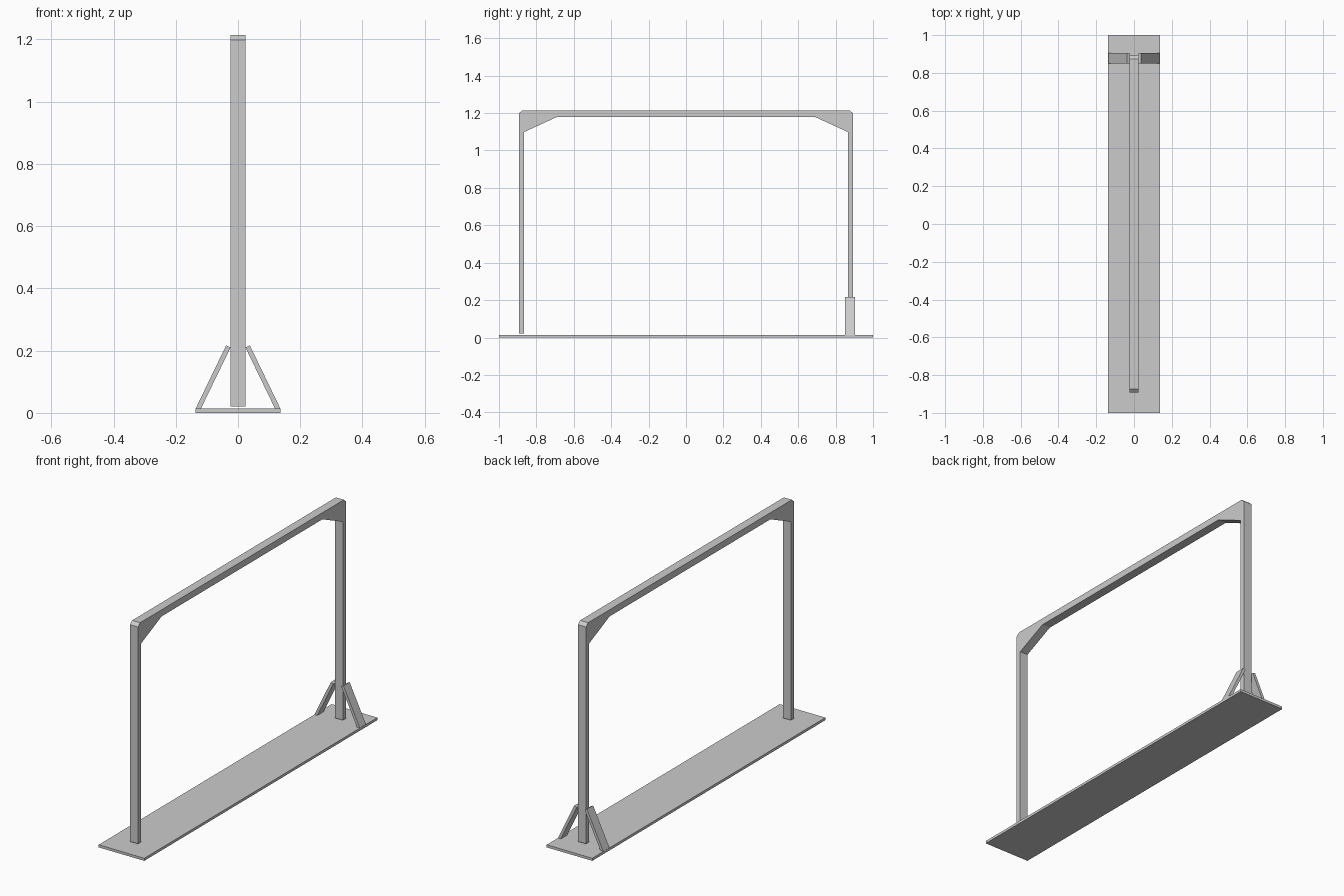
import bpy
import bmesh
from mathutils import Vector

if "Cube" in bpy.data.objects:
    bpy.data.objects.remove(bpy.data.objects["Cube"])

grey = bpy.data.materials.new("light grey")
grey.diffuse_color = (0.6, 0.6, 0.6, 1)
grey.use_nodes = True
grey.node_tree.nodes["Principled BSDF"].inputs["Base Color"].default_value = grey.diffuse_color


def prism(name, profile, extrude):
    """Extrude a closed planar outline into a solid."""
    bm = bmesh.new()
    face = bm.faces.new([bm.verts.new(p) for p in profile])
    res = bmesh.ops.extrude_face_region(bm, geom=[face])
    moved = [g for g in res["geom"] if isinstance(g, bmesh.types.BMVert)]
    bmesh.ops.translate(bm, verts=moved, vec=Vector(extrude))
    bmesh.ops.recalc_face_normals(bm, faces=bm.faces)
    mesh = bpy.data.meshes.new(name)
    bm.to_mesh(mesh)
    bm.free()
    mesh.materials.append(grey)
    obj = bpy.data.objects.new(name, mesh)
    bpy.context.collection.objects.link(obj)
    return obj


# Thin base plate
prism("base_plate",
      [(-0.137, -1, 0), (0.137, -1, 0), (0.137, 1, 0), (-0.137, 1, 0)],
      (0, 0, 0.014))

# Arch: two posts, sloped inner corners and top beam, as one mirrored outline
half = [(0.893, 0.021), (0.893, 1.199), (0.874, 1.215)]
inner = [(0.69, 1.179), (0.865, 1.099), (0.865, 0.021)]
outline = (half + [(-y, z) for y, z in reversed(half)]
           + [(-y, z) for y, z in reversed(inner)] + inner)
prism("arch_frame", [(-0.024, y, z) for y, z in outline], (0.048, 0, 0))

# Slanted braces on both sides of the rear post
brace = [(0.119, 0.014), (0.136, 0.014), (0.038, 0.217), (0.024, 0.210)]
for side, label in ((-1, "left"), (1, "right")):
    prism(label + "_brace", [(side * x, 0.851, z) for x, z in brace],
          (0, 0.053, 0))
